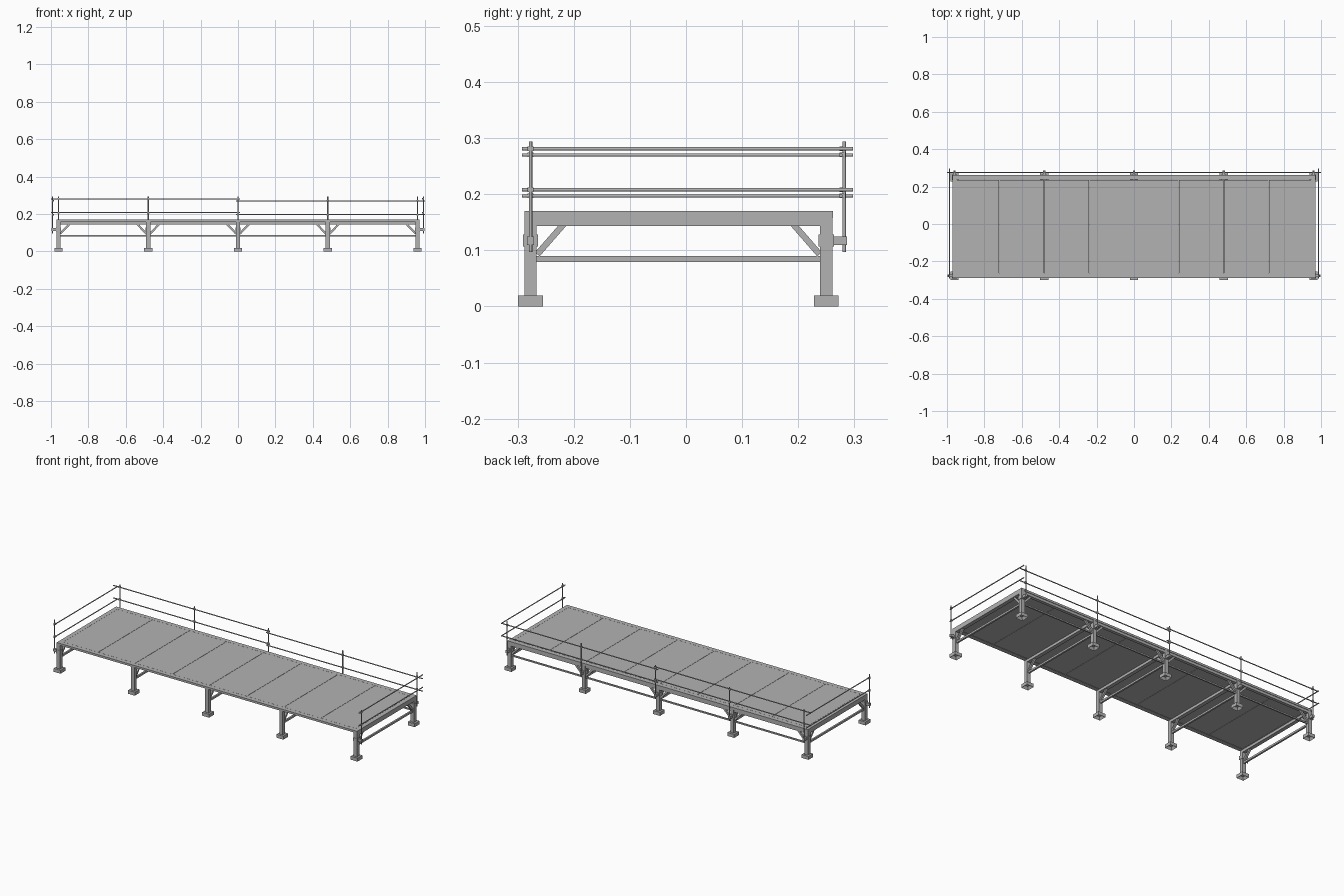
import bpy
import bmesh
from mathutils import Vector

old = bpy.data.objects.get("Cube")
if old:
    bpy.data.objects.remove(old, do_unlink=True)

steel = bpy.data.materials.new("galvanised_grey")
steel.use_nodes = True
GREY = (0.45, 0.45, 0.45, 1)
steel.diffuse_color = GREY
steel.node_tree.nodes["Principled BSDF"].inputs["Base Color"].default_value = GREY


def finish(name, bm):
    bmesh.ops.recalc_face_normals(bm, faces=bm.faces)
    mesh = bpy.data.meshes.new(name)
    bm.to_mesh(mesh)
    bm.free()
    mesh.materials.append(steel)
    ob = bpy.data.objects.new(name, mesh)
    bpy.context.collection.objects.link(ob)
    return ob


def box(name, lo, hi):
    """Axis-aligned box between two corners."""
    bm = bmesh.new()
    bmesh.ops.create_cube(bm, size=1)
    lo, hi = Vector(lo), Vector(hi)
    for v in bm.verts:
        v.co = (lo + hi) / 2 + v.co * (hi - lo)
    return finish(name, bm)


def bar(name, a, b, size, sides=4):
    """Square bar or round tube from a to b."""
    a, b = Vector(a), Vector(b)
    bm = bmesh.new()
    if sides == 4:
        bmesh.ops.create_cube(bm, size=1)
        bmesh.ops.scale(bm, vec=(size, size, (b - a).length), verts=bm.verts)
    else:
        bmesh.ops.create_cone(bm, cap_ends=True, segments=sides, radius1=size / 2,
                              radius2=size / 2, depth=(b - a).length)
    # keep the local x axis square to the run
    z = (b - a).normalized()
    helper = Vector((0, 1, 0)) if abs(z.y) < 0.1 else Vector((1, 0, 0))
    x = helper.cross(z).normalized()
    y = z.cross(x)
    for v in bm.verts:
        v.co = (a + b) / 2 + x * v.co.x + y * v.co.y + z * v.co.z
    ob = finish(name, bm)
    if sides > 4:
        for p in ob.data.polygons:
            p.use_smooth = len(p.vertices) == 4
    return ob


def foot(x, y):
    """Square base block, hollow underneath."""
    bm = bmesh.new()
    bmesh.ops.create_cube(bm, size=1)
    for v in bm.verts:
        v.co = Vector((x, y, 0.01)) + v.co * Vector((0.044, 0.044, 0.02))
    base = min(bm.faces, key=lambda f: f.calc_center_median().z)
    bmesh.ops.inset_region(bm, faces=[base], thickness=0.011)
    for v in base.verts:
        v.co.z = 0.016
    finish("foot", bm)


FRONT, BACK = -0.277, 0.25
BAYS = [-0.96, -0.48, 0, 0.48, 0.96]
TOP, UNDER, BEAM = 0.17, 0.158, 0.143
HALF = 0.011
X_EDGE, Y_FRONT, Y_BACK = 0.971, -0.288, 0.262
RIM = 0.025
POST_Y, POST_X = 0.282, 0.992
TUBE = 0.006

# Deck rim
box("deck_rim_front", (-X_EDGE, Y_FRONT, UNDER), (X_EDGE, Y_FRONT + RIM, TOP))
box("deck_rim_back", (-X_EDGE, Y_BACK - RIM, UNDER), (X_EDGE, Y_BACK, TOP))
for s in (-1, 1):
    a, b = sorted((s * X_EDGE, s * (X_EDGE - RIM)))
    box("deck_rim_end", (a, Y_FRONT + RIM, UNDER), (b, Y_BACK - RIM, TOP))

# Deck panels with narrow seams
inner = X_EDGE - RIM
seams = [-inner, -0.72, -0.48, -0.24, 0, 0.24, 0.48, 0.72, inner]
GAP = 0.0008
for a, b in zip(seams, seams[1:]):
    box("deck_panel", (a + GAP, Y_FRONT + RIM + GAP, UNDER + 0.001),
        (b - GAP, Y_BACK - RIM - GAP, TOP))

# Cross frames: legs, feet, beams and knee braces
for x in BAYS:
    for y, inward in ((FRONT, 1), (BACK, -1)):
        foot(x, y)
        box("leg", (x - HALF, y - HALF, 0.02), (x + HALF, y + HALF, UNDER))
        bar("cross_brace", (x, y + inward * 0.012, 0.093),
            (x, y + inward * 0.06, 0.148), 0.011)
    box("cross_beam", (x - HALF, FRONT, BEAM), (x + HALF, BACK, UNDER))
    box("cross_tie", (x - 0.005, FRONT, 0.079), (x + 0.005, BACK, 0.09))

# Lengthwise members along the back row
box("back_beam", (-0.96, BACK - 0.009, BEAM), (0.96, BACK + 0.009, UNDER))
box("back_tie", (-0.96, BACK - 0.004, 0.081), (0.96, BACK + 0.004, 0.089))
for x in BAYS:
    for s in (-1, 1):
        if abs(x + s * 0.06) < 0.96:
            bar("back_brace", (x + s * 0.01, BACK, 0.095),
                (x + s * 0.06, BACK, 0.148), 0.011)

# Rail posts along the back, each clamped to its leg
for x in BAYS:
    bar("back_rail_post", (x, POST_Y, 0.097), (x, POST_Y, 0.294), TUBE, 10)
    box("back_clamp_collar", (x - 0.0135, BACK - 0.0135, 0.107),
        (x + 0.0135, BACK + 0.0135, 0.128))
    box("back_clamp_arm", (x - 0.006, BACK, 0.11), (x + 0.006, POST_Y + 0.005, 0.125))

# Rail posts at the front corners, facing the ends
for s in (-1, 1):
    bar("end_rail_post", (s * POST_X, FRONT, 0.097), (s * POST_X, FRONT, 0.294), TUBE, 10)
    for y in (FRONT, BACK):
        a, b = sorted((s * (0.96 - 0.0135), s * (0.96 + 0.0135)))
        box("end_clamp_collar", (a, y - 0.0135, 0.107), (b, y + 0.0135, 0.128))
    a, b = sorted((s * 0.96, s * (POST_X + 0.005)))
    box("end_clamp_arm", (a, FRONT - 0.006, 0.11), (b, FRONT + 0.006, 0.125))

# Tube rails, overlapping at the middle and corners, with couplers
RAIL_Y, RAIL_X = POST_Y - TUBE, POST_X - TUBE
HIGH, LOW = (0.281, 0.208), (0.270, 0.197)


def coupler(x, y, z):
    r = 0.0055
    box("rail_coupler", (x - r, y - r, z - 0.004), (x + r, y + r, z + 0.004))


for s, back_levels, end_levels in ((-1, HIGH, LOW), (1, LOW, HIGH)):
    for z in back_levels:
        bar("back_rail", (-s * 0.012, RAIL_Y, z), (s, RAIL_Y, z), TUBE, 10)
        for x in BAYS:
            if x * s >= 0:
                coupler(x, (RAIL_Y + POST_Y) / 2, z)
    for z in end_levels:
        bar("end_rail", (s * RAIL_X, -0.292, z), (s * RAIL_X, 0.298, z), TUBE, 10)
        coupler(s * (RAIL_X + POST_X) / 2, FRONT, z)
